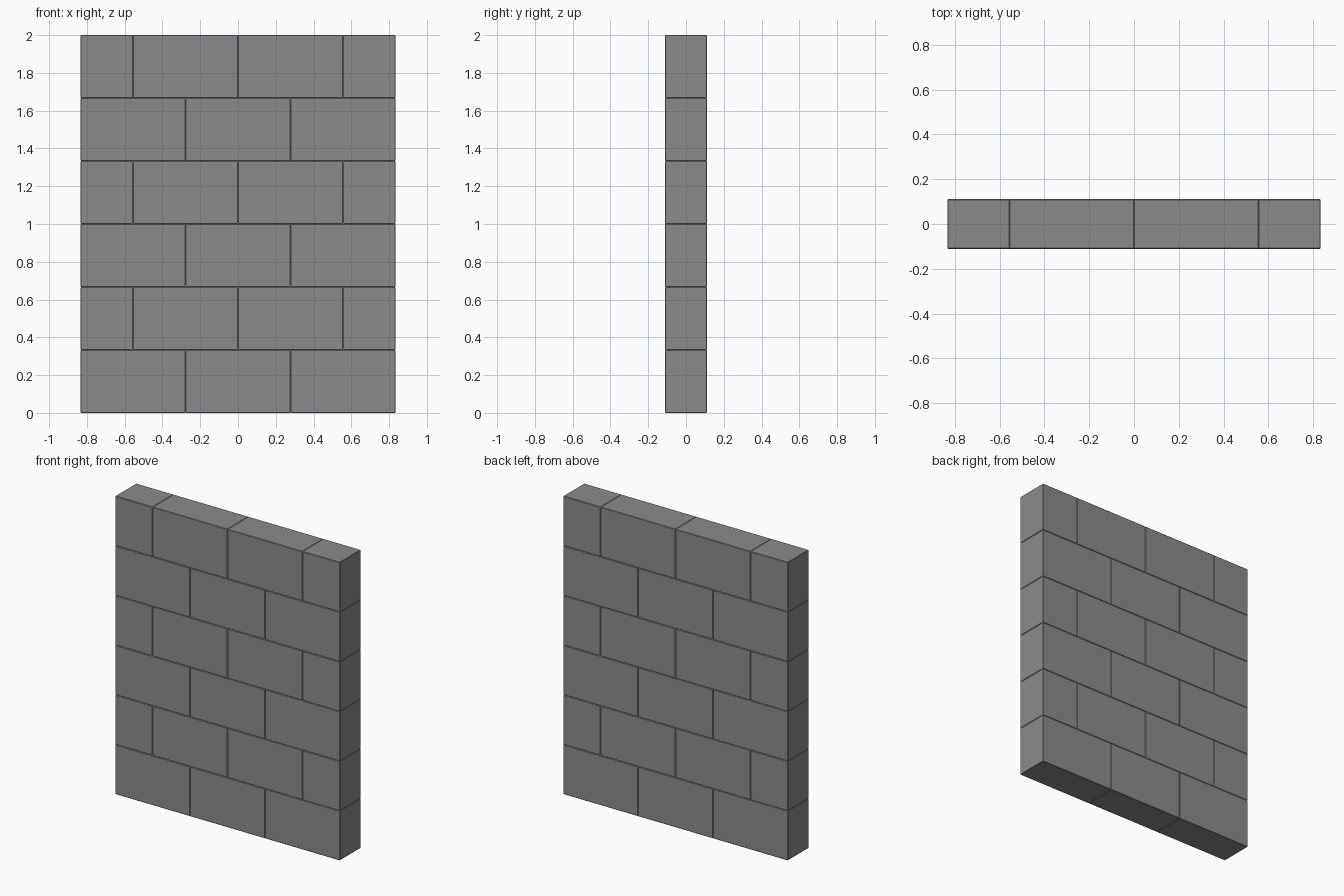
import bpy, bmesh

if "Cube" in bpy.data.objects:
    bpy.data.objects.remove(bpy.data.objects["Cube"])

L, D, H = 5 / 9, 2 / 9, 1 / 3      # full block size
BEVEL = 0.003                      # softened block edges

# Dark grey stone
stone = bpy.data.materials.new("dark_stone")
stone.diffuse_color = (0.26, 0.26, 0.26, 1)
stone.use_nodes = True
stone.node_tree.nodes["Principled BSDF"].inputs["Base Color"].default_value = stone.diffuse_color


def block(name, x0, x1, z0):
    """One bevelled block spanning x0..x1, resting at z0."""
    bm = bmesh.new()
    bmesh.ops.create_cube(bm, size=1)
    bmesh.ops.scale(bm, vec=(x1 - x0, D, H), verts=bm.verts)
    bmesh.ops.bevel(bm, geom=bm.edges[:], offset=BEVEL, segments=1,
                    affect='EDGES', profile=0.5)
    mesh = bpy.data.meshes.new(name)
    bm.to_mesh(mesh)
    bm.free()
    mesh.materials.append(stone)
    ob = bpy.data.objects.new(name, mesh)
    ob.location = ((x0 + x1) / 2, 0, z0 + H / 2)
    bpy.context.collection.objects.link(ob)


# Running bond: full courses alternate with courses that have half-block ends
full_course = [-1.5 * L, -0.5 * L, 0.5 * L, 1.5 * L]
half_course = [-1.5 * L, -L, 0, L, 1.5 * L]
for row in range(6):
    joints = half_course if row % 2 else full_course
    for i, (a, b) in enumerate(zip(joints, joints[1:])):
        kind = "half_block" if b - a < 0.9 * L else "block"
        block(f"{kind}_course{row + 1}_{i + 1}", a, b, row * H)
